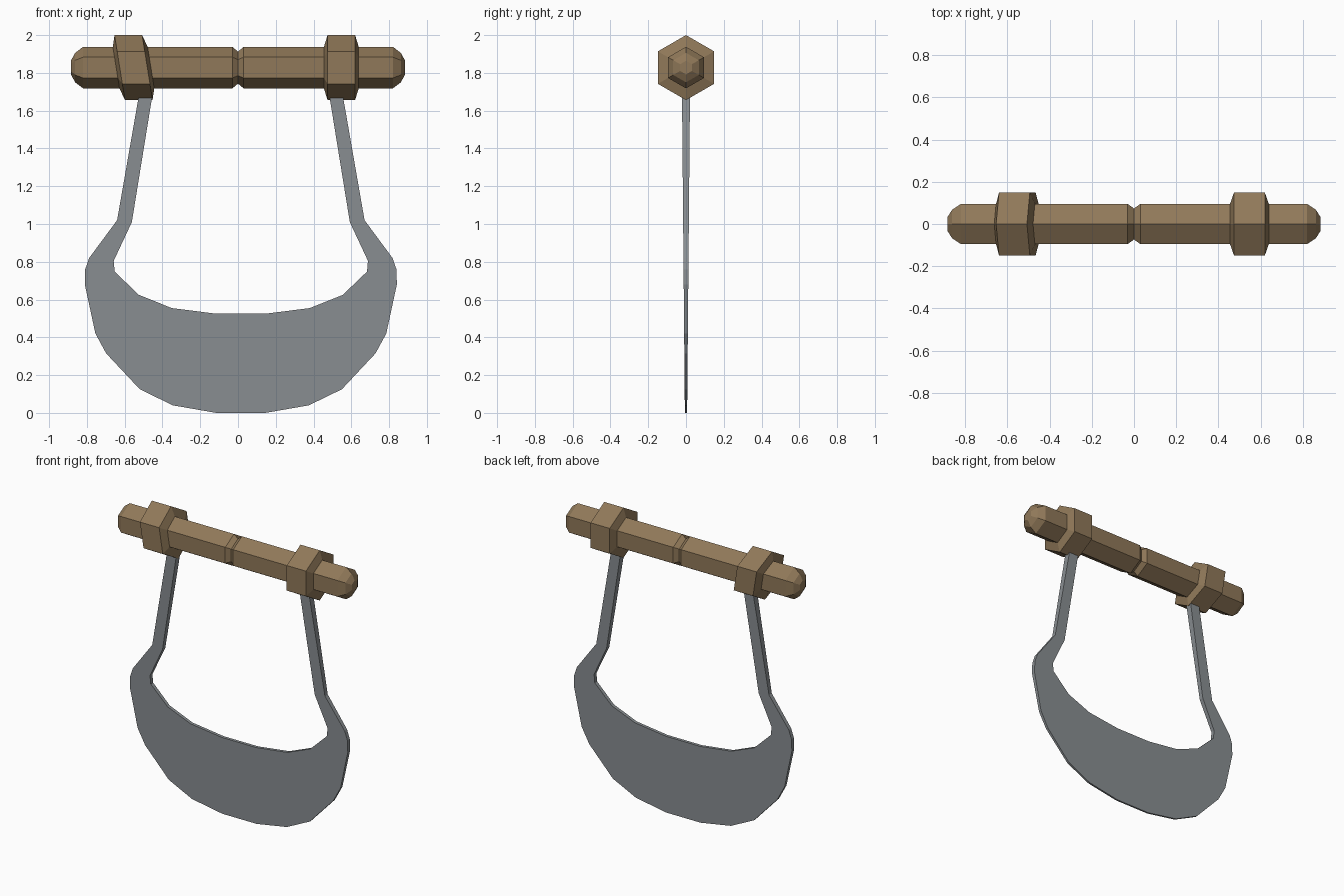
import bpy, bmesh, math

if "Cube" in bpy.data.objects:
    bpy.data.objects.remove(bpy.data.objects["Cube"])

def material(name, rgb):
    m = bpy.data.materials.new(name)
    m.diffuse_color = (*rgb, 1)
    m.use_nodes = True
    m.node_tree.nodes["Principled BSDF"].inputs["Base Color"].default_value = m.diffuse_color
    return m

wood = material("brown wood", (0.28, 0.19, 0.10))
steel = material("grey steel", (0.25, 0.27, 0.285))
AXIS_Z = 1.828

def finish(bm, name, mat):
    bmesh.ops.recalc_face_normals(bm, faces=bm.faces)
    me = bpy.data.meshes.new(name)
    bm.to_mesh(me)
    bm.free()
    me.materials.append(mat)
    ob = bpy.data.objects.new(name, me)
    bpy.context.collection.objects.link(ob)
    return ob

def hex_turning(name, profile, shear=0.0):
    """Six-sided turned part along x from (x, radius) stations."""
    bm = bmesh.new()
    rings = []
    for x, r in profile:
        ring = []
        for i in range(6):
            a = math.pi / 2 + i * math.pi / 3
            z = r * math.sin(a)
            ring.append(bm.verts.new((x + shear * z, r * math.cos(a), AXIS_Z + z)))
        rings.append(ring)
    for p, q in zip(rings, rings[1:]):
        for i in range(6):
            j = (i + 1) % 6
            bm.faces.new((p[i], p[j], q[j], q[i]))
    bm.faces.new(rings[0])
    bm.faces.new(rings[-1])
    return finish(bm, name, wood)

# Handle with rounded ends and a central groove
half = [(0.03, 0.11), (0.82, 0.11), (0.862, 0.078), (0.885, 0.036)]
hex_turning("handle", [(-x, r) for x, r in reversed(half)] + [(0, 0.085)] + half)

# Collars, the left one slanted
def collar(name, cx, shear):
    hex_turning(name, [(cx - 0.092, 0.11), (cx - 0.073, 0.172),
                       (cx + 0.073, 0.172), (cx + 0.092, 0.11)], shear)

collar("collar_right", 0.547, 0.0)
collar("collar_left", -0.553, -0.16)

# Blade with both tangs: half outline mirrored, thickness tapering to the edge
CX = 0.015
outer = [(0.13, 0.0), (0.36, 0.04), (0.535, 0.125), (0.713, 0.315), (0.77, 0.42),
         (0.826, 0.68), (0.824, 0.76), (0.803, 0.82), (0.655, 1.02), (0.519, 1.80)]
inner = [(0.449, 1.80), (0.577, 1.01), (0.673, 0.805), (0.668, 0.748),
         (0.54, 0.625), (0.366, 0.555), (0.13, 0.525)]
side = outer + inner
outline = side + [(-x, z) for x, z in reversed(side)]
bm = bmesh.new()
front, back = [[bm.verts.new((CX + x, s * (0.006 + 0.009 * z), z)) for x, z in outline]
               for s in (-1, 1)]
bm.faces.new(front)
bm.faces.new(back[::-1])
n = len(outline)
for i in range(n):
    j = (i + 1) % n
    bm.faces.new((front[j], front[i], back[i], back[j]))
finish(bm, "blade", steel)
